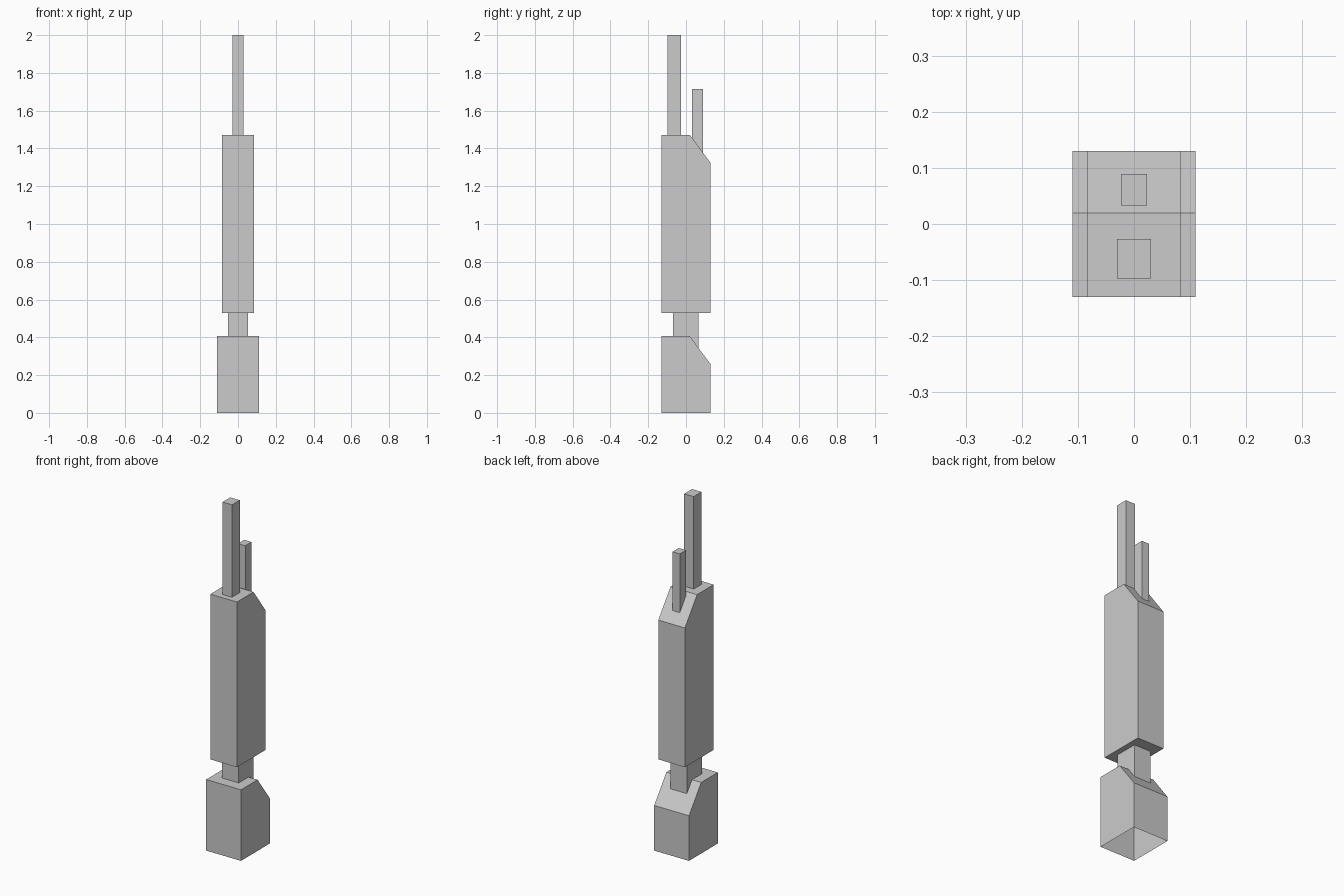
import bpy, bmesh

if "Cube" in bpy.data.objects:
    bpy.data.objects.remove(bpy.data.objects["Cube"])


def extruded(name, half_width, profile, open_bottom=False):
    """Extrude a (y, z) side profile symmetrically along x."""
    bm = bmesh.new()
    face = bm.faces.new([bm.verts.new((-half_width, y, z)) for y, z in profile])
    ext = bmesh.ops.extrude_face_region(bm, geom=[face])["geom"]
    bmesh.ops.translate(bm, vec=(2 * half_width, 0, 0),
                        verts=[v for v in ext if isinstance(v, bmesh.types.BMVert)])
    bmesh.ops.recalc_face_normals(bm, faces=bm.faces[:])
    if open_bottom:
        bmesh.ops.delete(bm, geom=[f for f in bm.faces if f.normal.z < -0.9],
                         context='FACES_ONLY')
    mesh = bpy.data.meshes.new(name)
    bm.to_mesh(mesh)
    bm.free()
    obj = bpy.data.objects.new(name, mesh)
    bpy.context.collection.objects.link(obj)
    return obj


def chamfered(name, half_width, bottom, top, open_bottom=False):
    """Block with its rear top edge cut to a slope."""
    return extruded(name, half_width,
                    [(-0.13, bottom), (0.13, bottom), (0.13, top - 0.148),
                     (0.02, top), (-0.13, top)], open_bottom)


def post(name, half_width, y0, y1, bottom, top):
    """Plain rectangular block."""
    return extruded(name, half_width, [(y0, bottom), (y1, bottom), (y1, top), (y0, top)])


# Base block (hollow underneath) and main tower block
chamfered("base_block", 0.11, 0, 0.406, open_bottom=True)
chamfered("tower_block", 0.084, 0.528, 1.472)

# Neck joining base and tower
post("neck", 0.052, -0.068, 0.066, 0.3421, 0.528)

# Tall front mast and short rear mast
post("front_mast", 0.03, -0.097, -0.027, 1.472, 2.0)
post("rear_mast", 0.023, 0.033, 0.089, 1.378, 1.715)
